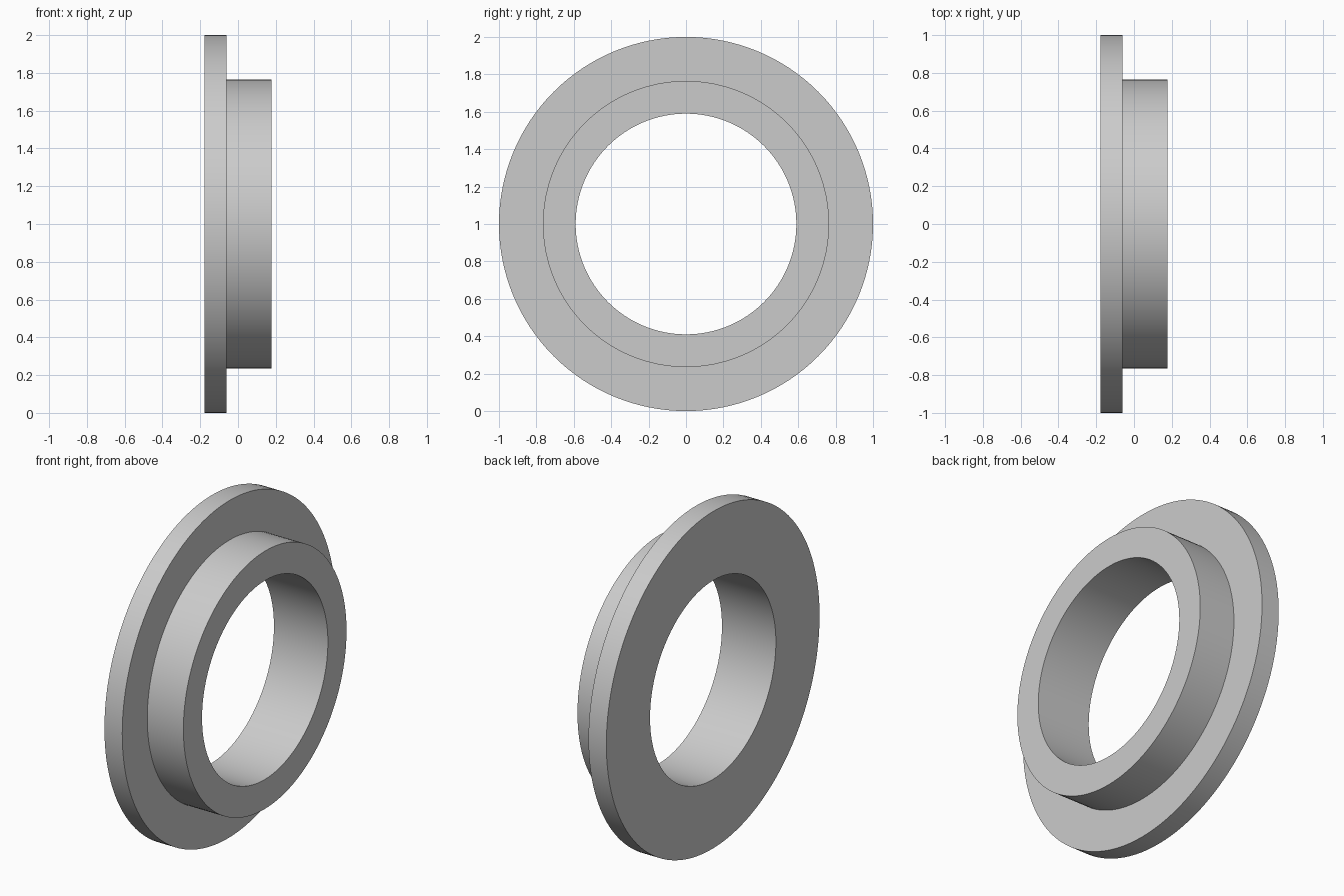
import bpy
import bmesh
import math
from mathutils import Matrix, Vector

cube = bpy.data.objects.get("Cube")
if cube:
    bpy.data.objects.remove(cube, do_unlink=True)

# Dimensions
HALF_WIDTH = 0.177
STEP_X = -0.06
FLANGE_R, HUB_R, BORE_R = 1.0, 0.765, 0.59
SEGMENTS = 128

# Plain grey material
grey = bpy.data.materials.new("light_grey")
grey.use_nodes = True
colour = (0.6, 0.6, 0.6, 1)
grey.diffuse_color = colour
grey.node_tree.nodes["Principled BSDF"].inputs["Base Color"].default_value = colour

# Closed L-shaped cross-section as (x, radius)
profile = [
    (-HALF_WIDTH, BORE_R),
    (-HALF_WIDTH, FLANGE_R),
    (STEP_X, FLANGE_R),
    (STEP_X, HUB_R),
    (HALF_WIDTH, HUB_R),
    (HALF_WIDTH, BORE_R),
]

# Flanged ring: revolve the section around the x axis
bm = bmesh.new()
verts = [bm.verts.new((x, 0, r)) for x, r in profile]
edges = [bm.edges.new((v, verts[(i + 1) % len(verts)])) for i, v in enumerate(verts)]
bmesh.ops.spin(bm, geom=verts + edges, cent=Vector(), axis=(1, 0, 0),
               angle=math.tau, steps=SEGMENTS, use_merge=False)
bmesh.ops.remove_doubles(bm, verts=bm.verts, dist=0.0005)
bmesh.ops.recalc_face_normals(bm, faces=bm.faces)
bmesh.ops.transform(bm, matrix=Matrix.Translation((0, 0, FLANGE_R)), verts=bm.verts)

mesh = bpy.data.meshes.new("flanged_ring")
bm.to_mesh(mesh)
bm.free()
mesh.materials.append(grey)
ring = bpy.data.objects.new("flanged_ring", mesh)
bpy.context.collection.objects.link(ring)

# Smooth round walls with crisp rims
bpy.ops.object.select_all(action="DESELECT")
ring.select_set(True)
bpy.context.view_layer.objects.active = ring
bpy.ops.object.shade_smooth_by_angle(angle=math.radians(30))
